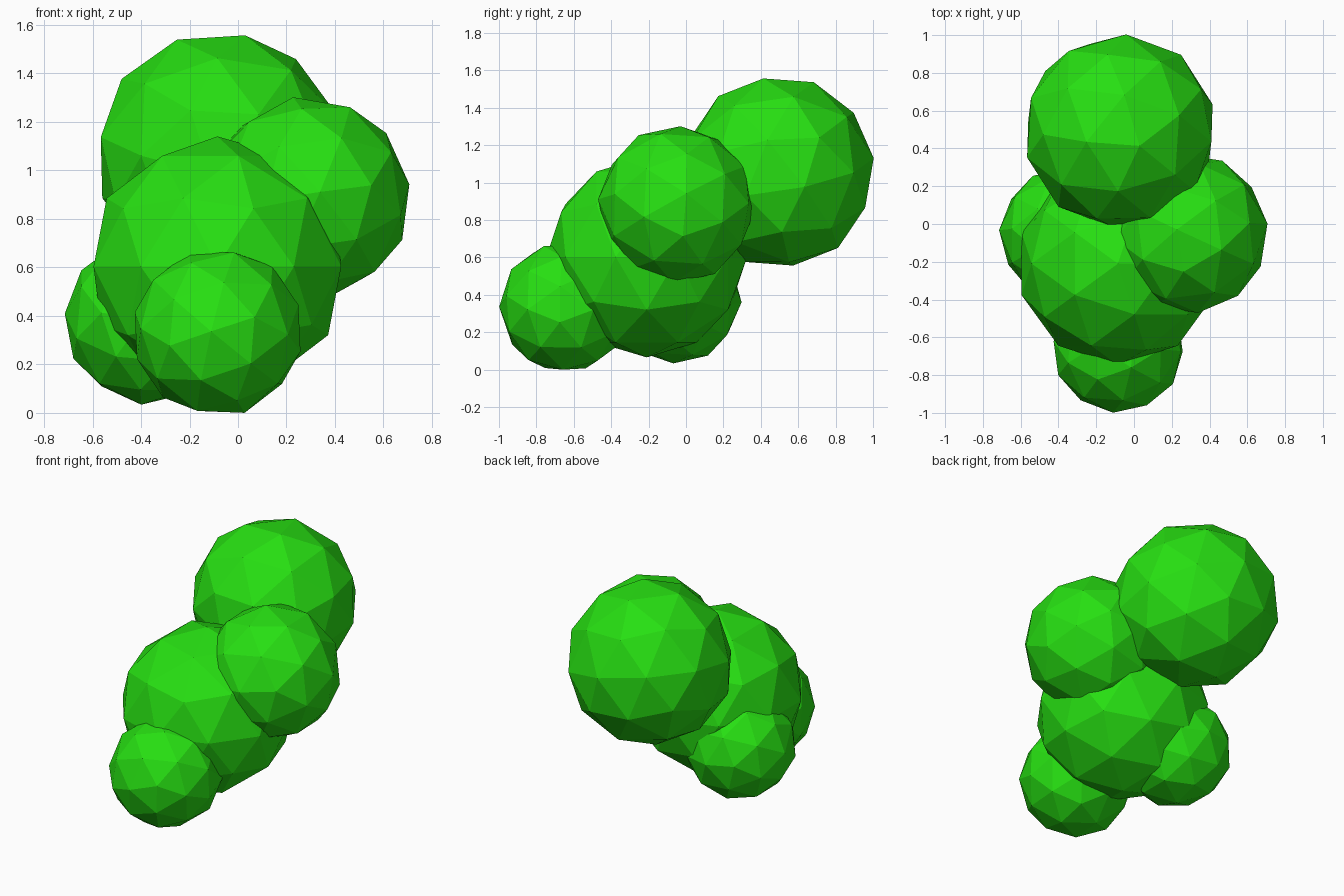
import bpy
from mathutils import Matrix, Vector

if "Cube" in bpy.data.objects:
    bpy.data.objects.remove(bpy.data.objects["Cube"])

# One flat green for the whole cluster
green = bpy.data.materials.new("leaf_green")
green.diffuse_color = (0.02, 0.74, 0.006, 1.0)
green.use_nodes = True
green.node_tree.nodes["Principled BSDF"].inputs["Base Color"].default_value = green.diffuse_color


def clump(name, centre, radius, pole=(0, 0, 1), side=(1, 0, 0)):
    """Low-poly ball, turned so its pole corner and next corner face given ways."""
    bpy.ops.mesh.primitive_ico_sphere_add(subdivisions=2, radius=radius)
    ball = bpy.context.object
    ball.name = ball.data.name = name
    z = Vector(pole).normalized()
    x = Vector(side)
    x = (x - z * x.dot(z)).normalized()
    turn = Matrix((x, z.cross(x), z)).transposed().to_4x4()
    ball.matrix_world = Matrix.Translation(centre) @ turn
    ball.data.materials.append(green)
    return ball


# Large middle clump
clump("middle_clump", (-0.085, -0.21, 0.603), 0.537)

# High clump at the back
clump("back_clump", (-0.075, 0.493, 1.057), 0.517,
      (0.105, -0.08, 0.503), (0.843, 0.537, 0))

# Medium clump on the right
clump("right_clump", (0.29, -0.05, 0.883), 0.424,
      (0.757, 0.130, 0.638), (0.915, 0.078, -0.40))

# Small low clump at the front
clump("front_clump", (-0.084, -0.648, 0.334), 0.352,
      (0.638, -0.044, 0.768), (0.971, -0.076, -0.228))

# Small low clump on the left
clump("left_clump", (-0.368, -0.05, 0.38), 0.348,
      (-0.794, 0.069, 0.592), (-0.90, 0.016, -0.448))
